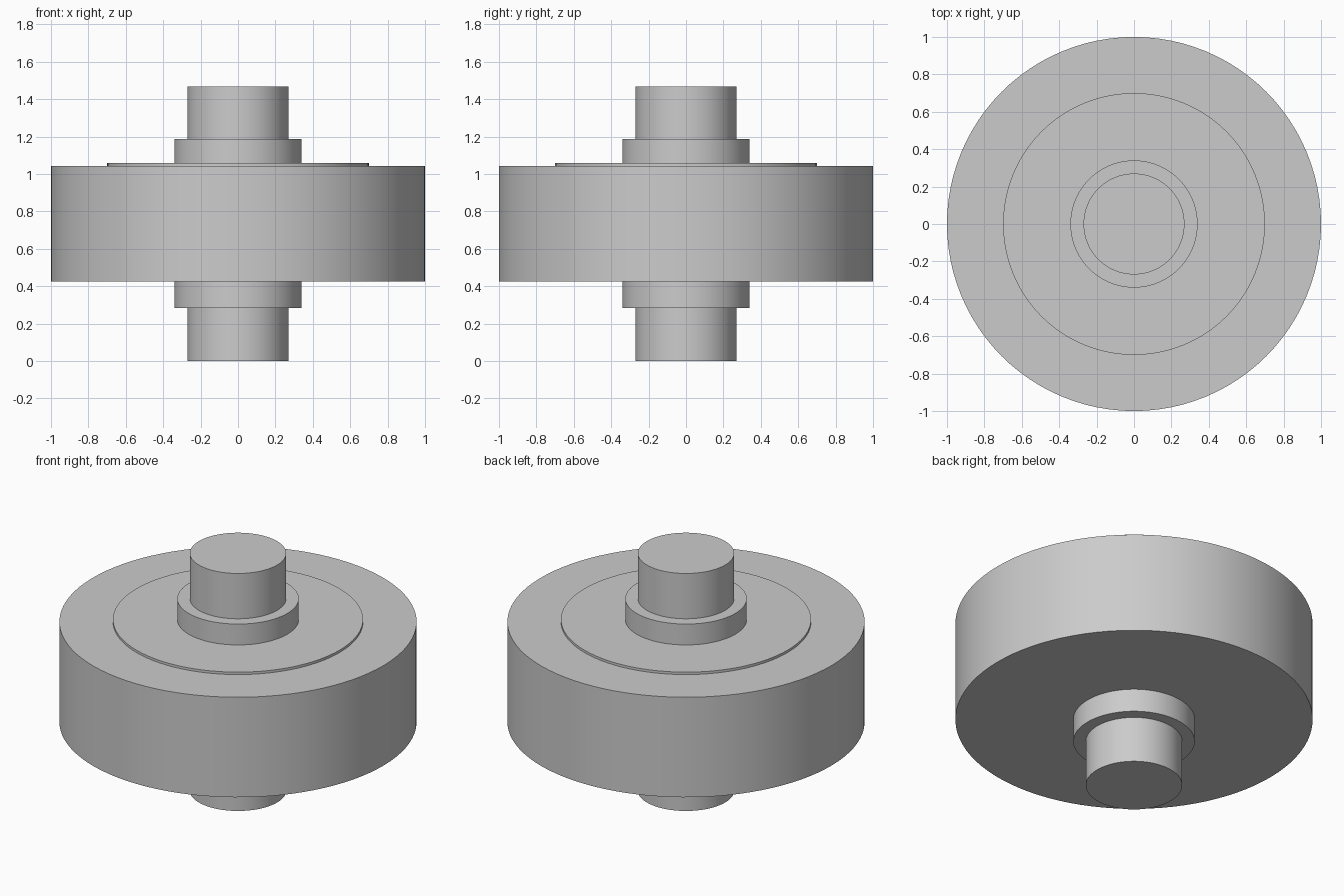
import bpy
import math

# Remove the default cube
cube = bpy.data.objects.get("Cube")
if cube:
    bpy.data.objects.remove(cube, do_unlink=True)

# Single plain grey
GREY = (0.6, 0.6, 0.6, 1.0)
grey = bpy.data.materials.new("plain_grey")
grey.use_nodes = True
grey.diffuse_color = GREY
grey.node_tree.nodes["Principled BSDF"].inputs["Base Color"].default_value = GREY


def disc(name, radius, bottom, top, sides=96):
    """Upright round part between two heights, with crisp rims."""
    bpy.ops.mesh.primitive_cylinder_add(
        vertices=sides, radius=radius, depth=top - bottom,
        location=(0, 0, (top + bottom) / 2))
    part = bpy.context.object
    part.name = name
    part.data.materials.append(grey)
    bpy.ops.object.shade_smooth_by_angle(angle=math.radians(30))
    return part


# Main wheel and the thin raised plate on its upper face
disc("wheel_body", 1.0, 0.425, 1.043)
disc("raised_plate", 0.70, 1.03, 1.058)

# Collars above and below the wheel
disc("upper_collar", 0.34, 1.04, 1.187)
disc("lower_collar", 0.34, 0.283, 0.44)

# Axle stubs at both ends
disc("upper_axle", 0.27, 1.17, 1.467)
disc("lower_axle", 0.27, 0.0, 0.30)
